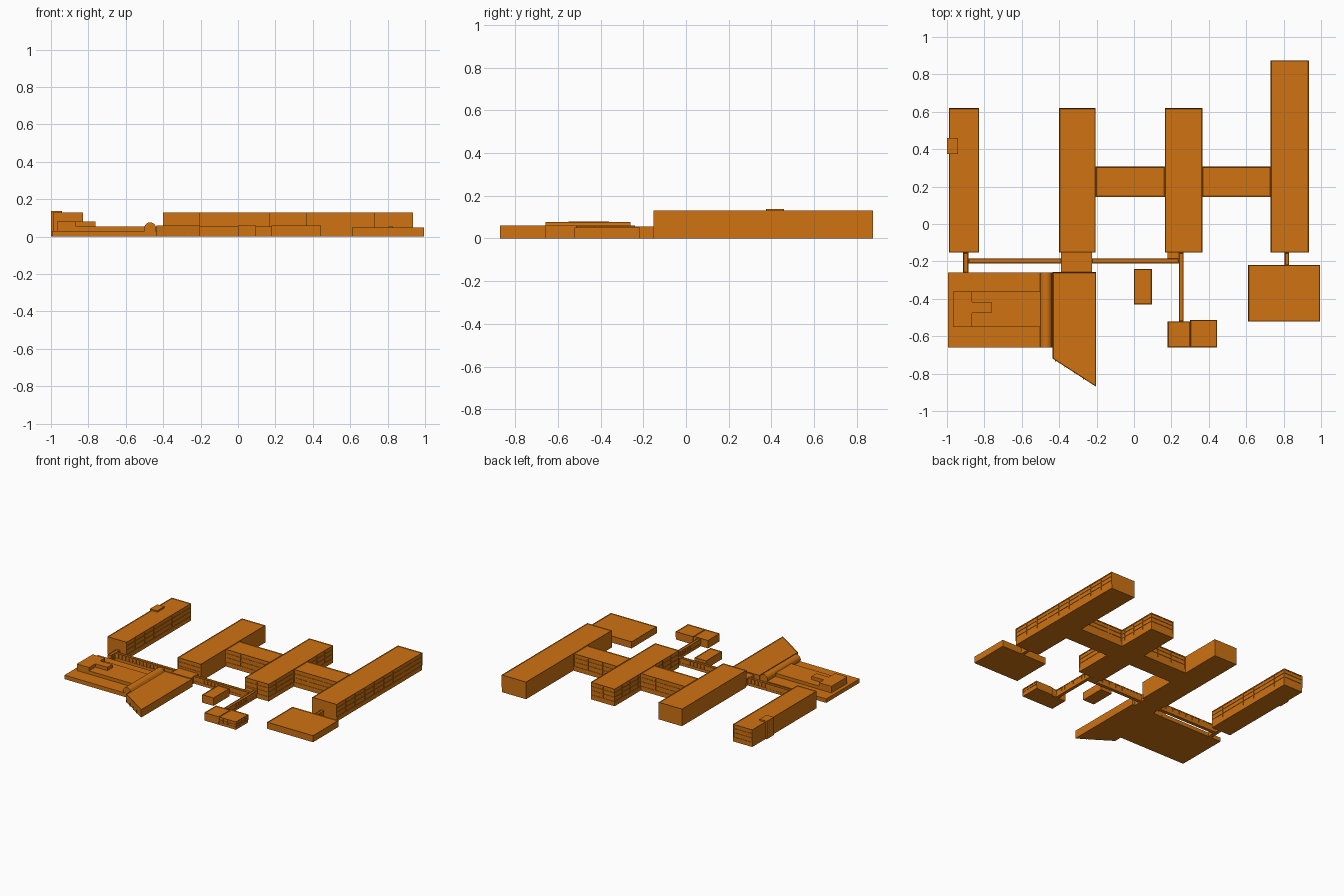
import bpy, bmesh, math
from mathutils import Matrix

if "Cube" in bpy.data.objects:
    bpy.data.objects.remove(bpy.data.objects["Cube"])

mat = bpy.data.materials.new("orange_clay")
mat.diffuse_color = (0.62, 0.17, 0.006, 1)
mat.use_nodes = True
mat.node_tree.nodes["Principled BSDF"].inputs["Base Color"].default_value = mat.diffuse_color


def finish(name, bm):
    bmesh.ops.recalc_face_normals(bm, faces=bm.faces[:])
    me = bpy.data.meshes.new(name)
    bm.to_mesh(me)
    bm.free()
    me.materials.append(mat)
    ob = bpy.data.objects.new(name, me)
    bpy.context.collection.objects.link(ob)
    return ob


def prism(bm, pts, z0, z1, rim=0.0):
    """Extruded footprint, with an optional sunken roof behind a thin parapet."""
    low = [bm.verts.new((x, y, z0)) for x, y in pts]
    high = [bm.verts.new((x, y, z1)) for x, y in pts]
    bm.faces.new(low[::-1])
    top = bm.faces.new(high)
    n = len(pts)
    for i in range(n):
        j = (i + 1) % n
        bm.faces.new((low[i], low[j], high[j], high[i]))
    if rim:
        top.normal_update()
        bmesh.ops.inset_region(bm, faces=[top], thickness=rim, use_even_offset=True)
        bmesh.ops.translate(bm, verts=top.verts[:], vec=(0, 0, -rim))


def rect(x0, x1, y0, y1):
    return [(x0, y0), (x1, y0), (x1, y1), (x0, y1)]


def block(name, pts, z0, z1, rim=0.0):
    bm = bmesh.new()
    prism(bm, pts, z0, z1, rim)
    return finish(name, bm)


def windowed(name, x0, x1, y0, y1, sides, h=0.13, sill=0.034, ledges=(0.066, 0.098),
             bay=0.115, d=0.003, fin=0.005):
    """Block with recessed window bands, ledges and fins on the given sides (N, S, E, W)."""
    bm = bmesh.new()
    s = {k: (k in sides) for k in "NSEW"}

    def foot(flag):
        off = {k: d if s[k] == flag else 0 for k in s}
        return rect(x0 + off["W"], x1 - off["E"], y0 + off["S"], y1 - off["N"])
    prism(bm, foot(True), 0, h - 0.006)                      # recessed core
    prism(bm, foot(False), 0, sill)                          # ground floor wall
    prism(bm, rect(x0, x1, y0, y1), h - 0.008, h, 0.004)     # roof and parapet
    for z in ledges:
        prism(bm, foot(False), z - 0.002, z + 0.002)
    f = fin / 2
    for k in sides:                                          # vertical fins
        a, b = (x0, x1) if k in "NS" else (y0, y1)
        n = max(1, round((b - a) / bay))
        for i in range(n + 1):
            c = min(max(a + (b - a) * i / n, a + f), b - f)
            if k in "NS":
                p, q = (y1 - d, y1) if k == "N" else (y0, y0 + d)
                r = rect(c - f, c + f, p, q)
            else:
                p, q = (x1 - d, x1) if k == "E" else (x0, x0 + d)
                r = rect(p, q, c - f, c + f)
            prism(bm, r, sill, h - 0.008)
    return finish(name, bm)


# Tall wings and the spine joining them
windowed("west_wing", -0.99, -0.828, -0.153, 0.62, "EN")
windowed("second_wing", -0.40, -0.205, -0.153, 0.62, "S")
windowed("third_wing", 0.165, 0.365, -0.153, 0.62, "EWNS", bay=0.1)
windowed("east_wing", 0.73, 0.935, -0.153, 0.875, "E")
windowed("spine_west", -0.205, 0.165, 0.145, 0.307, "NS")
windowed("spine_east", 0.365, 0.73, 0.145, 0.307, "NS")
block("roof_plant_room", rect(-1.0, -0.94, 0.375, 0.46), 0.0, 0.137)

# Covered corridors
low = dict(h=0.055, sill=0.02, ledges=(), bay=0.03, d=0.002, fin=0.003)
windowed("long_corridor_west", -0.885, -0.387, -0.21, -0.184, "NS", **low)
windowed("long_corridor_east", -0.225, 0.24, -0.21, -0.184, "NS", **low)
windowed("west_link", -0.913, -0.885, -0.26, -0.153, "EW", **low)
windowed("south_link", 0.24, 0.265, -0.52, -0.153, "EW", **low)
windowed("east_link", 0.805, 0.83, -0.22, -0.153, "EW", **low)
block("third_wing_porch", rect(0.18, 0.24, -0.184, -0.153), 0, 0.055)
block("hall_link", rect(-0.39, -0.225, -0.26, -0.153), 0, 0.052)

# Slant-fronted hall with pilasters along its front
block("slanted_hall", [(-0.435, -0.72), (-0.203, -0.87), (-0.203, -0.257), (-0.435, -0.257)],
      0, 0.06, 0.004)
for i in range(4):
    x = -0.42 + 0.05 * i
    y = -0.72 - (x + 0.435) * 0.15 / 0.232
    block("hall_pilaster", rect(x - 0.002, x + 0.002, y - 0.005, y + 0.004), 0, 0.022)

# Stepped gymnasium
block("gym_base", rect(-0.995, -0.435, -0.66, -0.26), 0, 0.03)
block("gym_middle", rect(-0.968, -0.495, -0.55, -0.36), 0.028, 0.055)
block("gym_top", [(-0.968, -0.55), (-0.865, -0.55), (-0.865, -0.475), (-0.763, -0.475),
                  (-0.763, -0.417), (-0.865, -0.417), (-0.865, -0.36), (-0.968, -0.36)],
      0.05, 0.08)

# Barrel vault between gymnasium and hall
bm = bmesh.new()
bmesh.ops.create_cone(bm, cap_ends=True, segments=32, radius1=0.032, radius2=0.032, depth=0.4,
                      matrix=Matrix.Translation((-0.47, -0.459, 0.044))
                      @ Matrix.Rotation(math.pi / 2, 4, "X"))
vault = finish("barrel_vault", bm)
bpy.context.view_layer.objects.active = vault
vault.select_set(True)
bpy.ops.object.shade_smooth_by_angle()

# Small detached buildings
block("kiosk", rect(0.0, 0.095, -0.43, -0.24), 0, 0.06, 0.004)
block("annex_west", rect(0.18, 0.30, -0.66, -0.52), 0, 0.06, 0.004)
windowed("annex_east", 0.30, 0.445, -0.66, -0.512, "SE", h=0.06, sill=0.02,
         ledges=(0.036,), bay=0.037, fin=0.004)
block("east_pavilion", rect(0.61, 0.995, -0.522, -0.218), 0, 0.05, 0.004)
